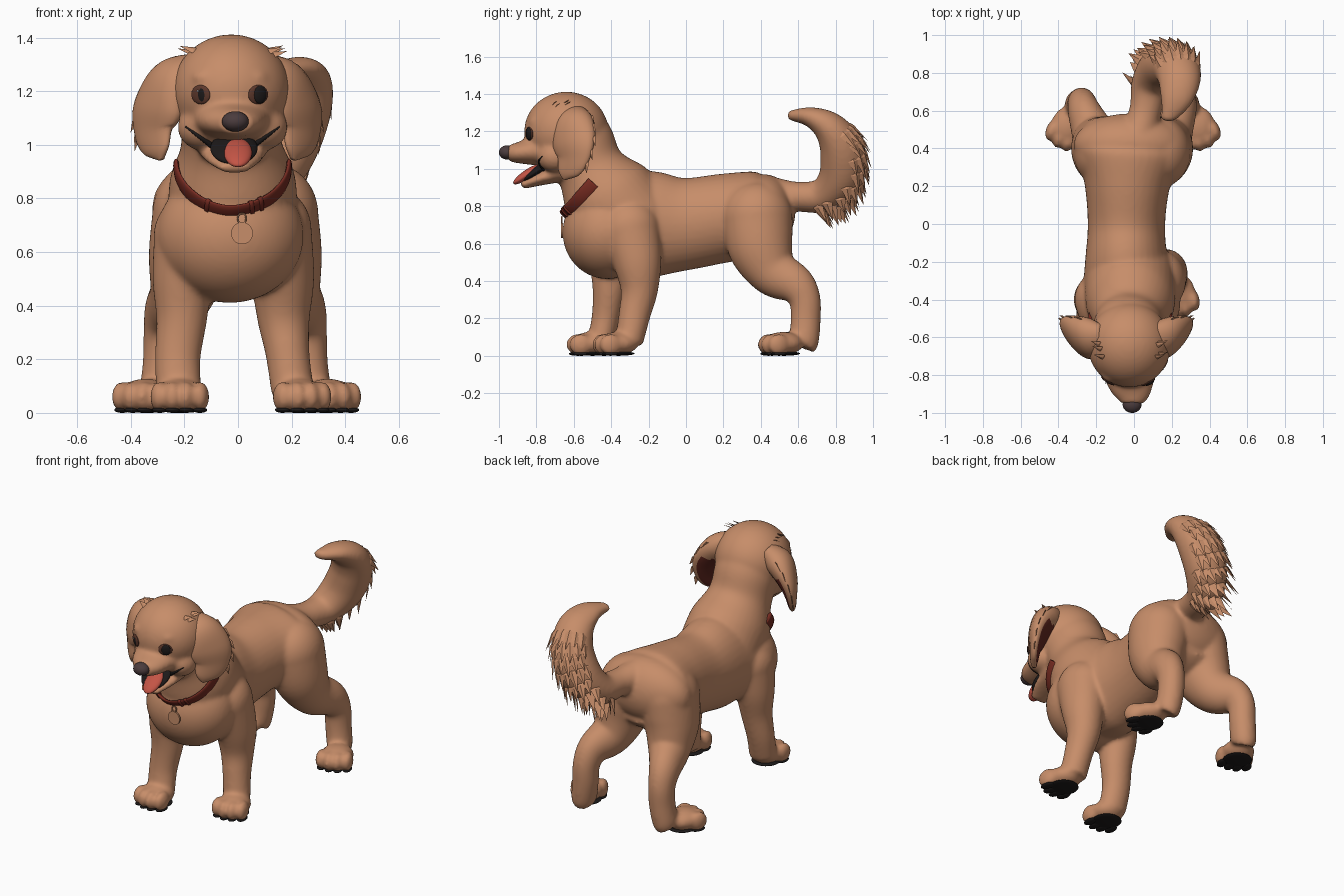
import bpy, bmesh, random
from math import sin, cos, pi, radians
from mathutils import Vector, Matrix, Quaternion

random.seed(4)
if "Cube" in bpy.data.objects:
    bpy.data.objects.remove(bpy.data.objects["Cube"])
X, Z = Vector((1, 0, 0)), Vector((0, 0, 1))
SIDES = (-1, 1)


def material(name, r, g, b):
    mat = bpy.data.materials.new(name)
    mat.use_nodes = True
    mat.diffuse_color = (r, g, b, 1)
    mat.node_tree.nodes["Principled BSDF"].inputs["Base Color"].default_value = (r, g, b, 1)
    return mat


tan = material("tan fur", .57, .267, .142)
red = material("collar red", .18, .024, .015)
pink = material("tongue red", .55, .09, .06)
inner = material("inner ear", .13, .022, .015)
black = material("pad black", .012, .01, .01)
charcoal = material("nose charcoal", .07, .045, .047)
brown = material("eye brown", .11, .04, .025)
white = material("eye glint", .8, .8, .8)


def make(name, bm, mats, smooth=True):
    bmesh.ops.recalc_face_normals(bm, faces=bm.faces)
    mesh = bpy.data.meshes.new(name)
    for f in bm.faces:
        f.smooth = smooth
    bm.to_mesh(mesh)
    bm.free()
    for m in mats:
        mesh.materials.append(m)
    obj = bpy.data.objects.new(name, mesh)
    bpy.context.scene.collection.objects.link(obj)
    return obj


def blob(bm, loc, radii, rot=None):
    mat = Matrix.LocRotScale(Vector(loc), rot or Quaternion(), Vector(radii))
    bmesh.ops.create_icosphere(bm, subdivisions=4, radius=1, matrix=mat)


def samples(points, steps=6):
    """Smooth path: (centre, tangent, half width, half height) at each step."""
    ends = [points[0]] + list(points) + [points[-1]]
    rows = []
    for a, b, c, d in zip(ends, ends[1:], ends[2:], ends[3:]):
        for k in range(steps):
            t = k / steps
            rows.append([q + t * (r - p + t * (2 * p - 5 * q + 4 * r - s + t * (3 * (q - r) + s - p))) / 2
                         for p, q, r, s in zip(a, b, c, d)])
    rows.append(list(points[-1]))
    spots = [Vector(r[:3]) for r in rows]
    last = len(rows) - 1
    return [(spots[i], (spots[min(i + 1, last)] - spots[max(i - 1, 0)]).normalized(), r[3], r[4])
            for i, r in enumerate(rows)]


def frame(tangent, axis):
    side = (axis - tangent * axis.dot(tangent)).normalized()
    return side, tangent.cross(side)


def loft(bm, points, axis=X, count=36, steps=6):
    rings = []
    for centre, tangent, w, h in samples(points, steps):
        side, up = frame(tangent, axis)
        rings.append([bm.verts.new(centre + side * w * cos(2 * pi * k / count) + up * h * sin(2 * pi * k / count))
                      for k in range(count)])
    for a, b in zip(rings, rings[1:]):
        for k in range(count):
            n = (k + 1) % count
            bm.faces.new((a[k], a[n], b[n], b[k]))
    bm.faces.new(rings[0])
    bm.faces.new(rings[-1])


def limb(bm, points):
    """Loft with a rounded top that melts into the torso."""
    loft(bm, points)
    x, y, z, w, h = points[0]
    blob(bm, (x, y, z), (w, h, h))


def tuft(bm, p, d, normal, length, width):
    d = d.normalized()
    side = d.cross(normal).normalized() * width
    back, left, tip, right, ridge = [bm.verts.new(v) for v in (
        p - d * length * .3, p + side, p + d * length, p - side, p + normal * width * .4)]
    for face in ((back, left, ridge), (left, tip, ridge), (tip, right, ridge),
                 (right, back, ridge), (back, right, tip, left)):
        bm.faces.new(face)


# Torso, chest and neck
bm = bmesh.new()
loft(bm, [(-.02, .5, .77, .22, .18), (-.025, .4, .75, .295, .235), (-.035, .22, .738, .23, .237),
          (-.04, 0, .705, .205, .247), (-.04, -.2, .703, .22, .285), (-.03, -.42, .69, .25, .25)])
blob(bm, (-.02, .42, .77), (.3, .165, .2))
blob(bm, (-.03, -.42, .66), (.275, .24, .25))
limb(bm, [(-.02, -.3, .72, .24, .25), (-.02, -.42, .86, .235, .25), (-.025, -.51, 1, .188, .185),
          (-.03, -.57, 1.13, .19, .19), (-.03, -.62, 1.22, .18, .18)])

# Skull, brows, cheeks, muzzle and lower jaw
skull, skull_size = Vector((-.025, -.64, 1.2)), Vector((.22, .225, .212))
blob(bm, skull, skull_size)
for s in SIDES:
    blob(bm, (-.03 + s * .09, -.79, 1.25), (.055, .05, .035))
    blob(bm, (-.02 + s * .115, -.7, 1.065), (.09, .095, .085))
loft(bm, [(-.02, -.68, 1.1, .17, .09), (-.02, -.8, 1.095, .14, .078), (-.01, -.9, 1.085, .1, .056),
          (-.01, -.95, 1.085, .06, .043)])
loft(bm, [(-.02, -.66, .98, .13, .05), (-.015, -.78, .947, .105, .037), (-.01, -.88, .91, .055, .021)])

# Legs
hind = [(.14, .38, .74, .17, .19), (.17, .4, .58, .155, .175), (.2, .47, .45, .122, .135), (.25, .585, .38, .09, .105),
        (.265, .635, .3, .077, .085), (.27, .64, .19, .075, .08), (.285, .63, .08, .072, .08), (.29, .62, .05, .06, .07)]
for s in SIDES:
    limb(bm, [(s * p[0] - .01, *p[1:]) for p in hind])
limb(bm, [(.135, -.3, .68, .14, .16), (.165, -.26, .5, .12, .13), (.17, -.25, .35, .098, .1),
          (.185, -.275, .22, .082, .085), (.205, -.305, .07, .08, .075)])
limb(bm, [(-.175, -.4, .66, .14, .15), (-.205, -.4, .5, .115, .12), (-.21, -.41, .35, .095, .09),
          (-.225, -.43, .2, .085, .075), (-.22, -.46, .07, .085, .07)])

# Paws with four toes, and the pads below them
pads = bmesh.new()
for x, y, turn in ((.23, -.375, 12), (-.215, -.515, -3), (.335, .51, 22), (-.345, .51, -22)):
    rot = Quaternion(Z, radians(turn))
    base = Vector((x, y, 0))
    blob(bm, base + Vector((0, .01, .066)), (.095, .11, .062), rot)
    blob(pads, base + rot @ Vector((0, .015, .012)), (.085, .085, .012), rot)
    for k in (-1.5, -.5, .5, 1.5):
        reach = -.075 + abs(k) * .02
        blob(bm, base + rot @ Vector((k * .051, reach, .06)), (.034, .06, .058), rot)
        blob(pads, base + rot @ Vector((k * .05, reach, .011)), (.027, .045, .011), rot)
make("paw_pads", pads, [black])

# Tail
tail = [(.02, .45, .86, .1, .1), (.06, .6, .85, .085, .08), (.09, .74, .86, .105, .095), (.155, .83, .96, .125, .12),
        (.215, .835, 1.1, .125, .12), (.24, .77, 1.215, .115, .09), (.225, .67, 1.275, .09, .055),
        (.185, .57, 1.285, .045, .03)]
loft(bm, tail)
blob(bm, tail[-1][:3], (.045, .03, .03))

# Fuse everything into one soft skin
body = make("body", bm, [tan])
remesh = body.modifiers.new("Fuse", "REMESH")
remesh.mode = "VOXEL"
remesh.voxel_size = .011
remesh.use_smooth_shade = True
soften = body.modifiers.new("Soften", "SMOOTH")
soften.factor = .5
soften.iterations = 12
bpy.context.view_layer.update()
skin = body.evaluated_get(bpy.context.evaluated_depsgraph_get())


def front_of(x, z):
    hit, spot, normal, _ = skin.ray_cast(Vector((x, -2, z)), Vector((0, 1, 0)))
    return (spot, normal) if hit else (Vector((x, -.75, z)), Vector((0, -1, 0)))


# Ears, thick where they join the head, with a dark lining
fur = bmesh.new()
for s, name in zip(SIDES, ("right_ear", "left_ear")):
    bm = bmesh.new()
    axis = Vector((.6 * s, .75, 0))
    out = Vector((.75 * s, -.6, 0))
    path = [(s * x - .04, y, z, w, h) for x, y, z, w, h in (
        (.12, -.59, 1.3, .06, .045), (.195, -.6, 1.24, .115, .08), (.255, -.6, 1.14, .135, .06),
        (.27, -.61, 1.05, .11, .035), (.255, -.64, .98, .062, .022), (.245, -.65, .945, .012, .01))]
    loft(bm, path, axis, 24)
    bmesh.ops.recalc_face_normals(bm, faces=bm.faces)
    for f in bm.faces:
        if f.normal.dot(out) < -.75 and f.calc_center_median().z < 1.18:
            f.material_index = 1
    make(name, bm, [tan, inner])
    for centre, tangent, w, h in samples(path, 4)[4:14:2]:
        side, _ = frame(tangent, axis)
        tuft(fur, centre + side * w * .95, side * .35 + tangent, out, .055, .018)

# Loose hair on the crown
    for k in range(4):
        d = Vector((s * random.uniform(.55, .8), random.uniform(-.3, .1), random.uniform(.6, .8))).normalized()
        tuft(fur, skull + d * skull_size, Vector((s * .6, .3, 0)) + d * .35, d, .05, .016)
make("ear_and_crown_tufts", fur, [tan], False)

# Feathered tail fur on the outer curve
fur = bmesh.new()
for row, (centre, tangent, w, h) in enumerate(samples(tail, 5)[9:25:2]):
    side, up = frame(tangent, X)
    for k in range(-3, 4):
        angle = radians(k * 20 + (row % 2) * 10 - 5)
        normal = up * cos(angle) + side * sin(angle)
        spot = centre + up * h * cos(angle) * .97 + side * w * sin(angle) * .97
        d = normal * .22 - tangent * .85 + Vector((0, 1.2, -.3)) * max(tangent.y, 0)
        tuft(fur, spot, d, normal, random.uniform(.08, .12), .03)
make("tail_feathers", fur, [tan], False)

# Nose
bm = bmesh.new()
blob(bm, (-.01, -.956, 1.087), (.05, .044, .038))
make("nose", bm, [charcoal])

# Mouth and smile line
bm = bmesh.new()
tilt = Quaternion(X, .6)
blob(bm, (-.015, -.8, .987), (.088, .1, .026), tilt)
for s in SIDES:
    line = []
    for k in range(5):
        spot, _ = front_of(-.02 + s * (.075 + k * .025), .995 + k * .018)
        line.append((*spot, .012 - k * .0022, .012 - k * .0022))
    loft(bm, line, Z, 8, 3)
make("mouth", bm, [black])
bm = bmesh.new()
blob(bm, (0, -.85, .97), (.052, .088, .024), tilt)
make("tongue", bm, [pink])

# Eyes: rim, pupil and glint
parts = [bmesh.new() for _ in range(3)]
for s in SIDES:
    spot, normal = front_of(-.032 + s * .107, 1.187)
    rot = normal.to_track_quat("Z", "Y")
    blob(parts[0], spot, (.041, .036, .01), rot)
    blob(parts[1], spot + normal * .003 + X * .006, (.027, .033, .011), rot)
    blob(parts[2], spot + normal * .013 + Vector((-.004, 0, .014)), (.004, .004, .003), rot)
for name, bm, mat in zip(("eye_rims", "pupils", "eye_glints"), parts, (brown, black, white)):
    make(name, bm, [mat])

# Collar fitted to the neck, with keeper loops
bm = bmesh.new()
slope, across = Vector((0, .66, .75)).normalized(), Vector((0, -.75, .66)).normalized()
middle = Vector((-.02, -.495, .92))


def on_neck(degrees):
    d = X * sin(radians(degrees)) - slope * cos(radians(degrees))
    hit, spot, _, _ = skin.ray_cast(middle, d)
    return (spot if hit else middle + d * .22) + d * .004


loft(bm, [(*on_neck(a), .039, .011) for a in range(-91, 92, 7)], across, 12, 2)
for a in (-24, 18, 28):
    loft(bm, [(*on_neck(a - 2), .043, .016), (*on_neck(a + 2), .043, .016)], across, 12, 2)
make("collar", bm, [red])

# Round tag on a small ring
bm = bmesh.new()
spot, normal = front_of(.015, .67)
face = Matrix.Translation((spot.x, spot.y - .008, spot.z)) @ Matrix.Rotation(pi / 2, 4, "X")
bmesh.ops.create_cone(bm, cap_ends=True, segments=32, radius1=.041, radius2=.041, depth=.01, matrix=face)
top = face.translation + Vector((0, 0, .055))
loft(bm, [(top.x + .016 * sin(k * pi / 6), top.y, top.z + .02 * cos(k * pi / 6), .004, .004) for k in range(13)],
     Vector((0, 1, 0)), 6, 1)
make("collar_tag", bm, [tan], False)
